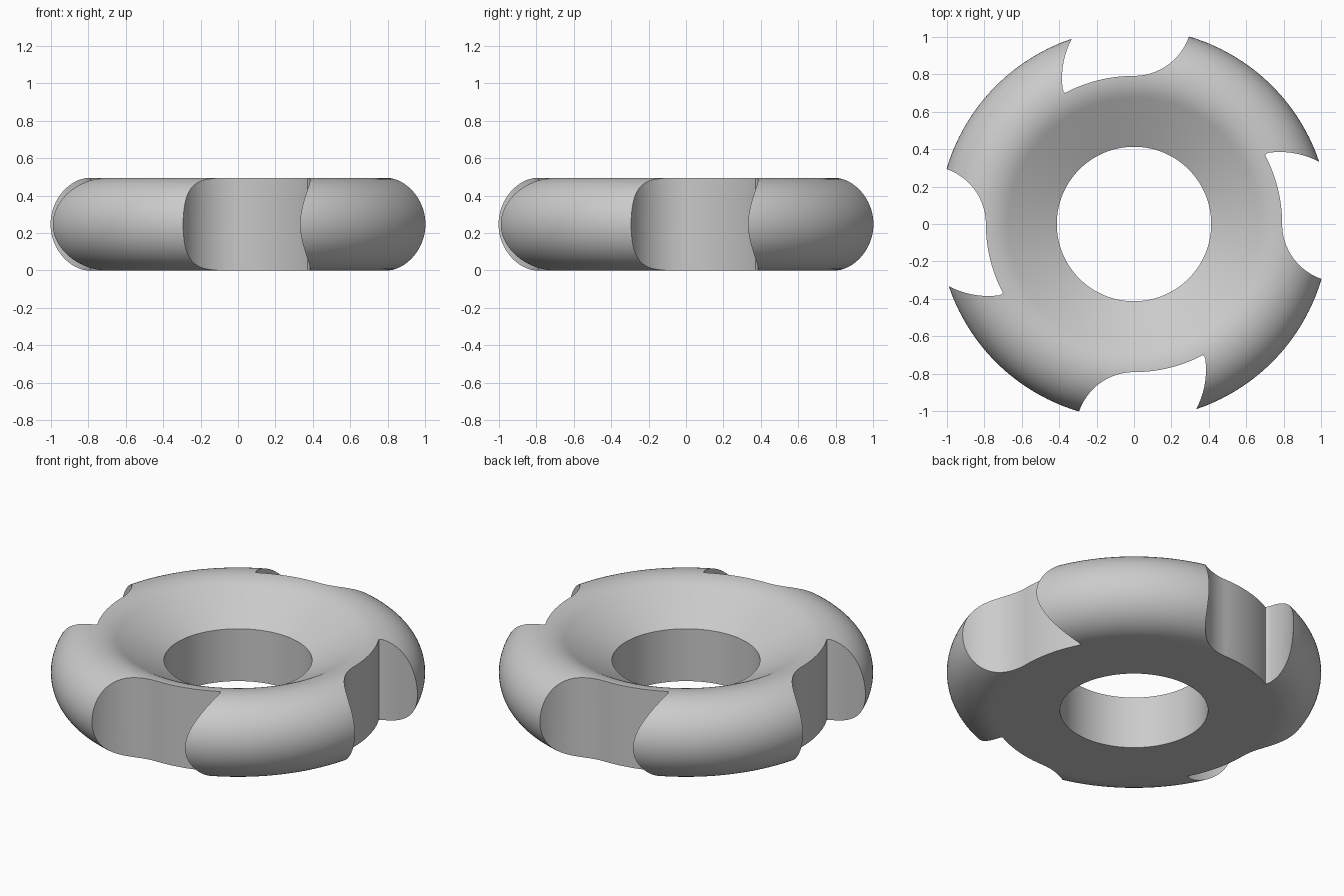
import bpy, bmesh, math
from mathutils import Matrix

if "Cube" in bpy.data.objects:
    bpy.data.objects.remove(bpy.data.objects["Cube"])

TUBE = 0.2475        # radius of the rounded rim
MID = 0.797          # radius where the rim arc is centred
HOLE = 0.413         # bore radius
BORE_TOP = 0.322     # height of the bore wall
STEPS = 192


def arc(cx, cy, r, a0, a1, n):
    """Points on an arc, angles in degrees."""
    return [(cx + r * math.cos(math.radians(a0 + (a1 - a0) * i / n)),
             cy + r * math.sin(math.radians(a0 + (a1 - a0) * i / n)))
            for i in range(n + 1)]


def make_object(name, bm):
    bmesh.ops.recalc_face_normals(bm, faces=bm.faces[:])
    mesh = bpy.data.meshes.new(name)
    bm.to_mesh(mesh)
    bm.free()
    obj = bpy.data.objects.new(name, mesh)
    bpy.context.collection.objects.link(obj)
    return obj


# Ring: flat base, round rim, dished top sloping to the bore
profile = [(HOLE, 0), (0.78, 0)]
profile += arc(MID, TUBE, TUBE, -90, 118.3, 40)
profile += [(0.665, 0.4575), (HOLE, BORE_TOP)]
bm = bmesh.new()
rings = []
for s in range(STEPS):
    a = 2 * math.pi * s / STEPS
    rings.append([bm.verts.new((r * math.cos(a), r * math.sin(a), z)) for r, z in profile])
n = len(profile)
for s in range(STEPS):
    p, q = rings[s], rings[(s + 1) % STEPS]
    for i in range(n):
        j = (i + 1) % n
        bm.faces.new((p[i], q[i], q[j], p[j]))
ring = make_object("notched_ring", bm)

grey = bpy.data.materials.new("plain grey")
grey.diffuse_color = (0.6, 0.6, 0.6, 1)
grey.use_nodes = True
grey.node_tree.nodes["Principled BSDF"].inputs["Base Color"].default_value = grey.diffuse_color
ring.data.materials.append(grey)

# Notch outline: scooped side, hub arc, hooked side
outline = arc(0, -1.102, 0.31, 165, 90, 20)
outline += arc(0, 0, 0.792, -90, -62.1, 16)[1:]
outline += arc(-0.06, -0.78, 0.445, 10.3, -31, 16)[1:]
outline += [(0.3, -1.3), (-0.3, -1.3)]

# Four notch cutters around the rim
bm = bmesh.new()
for k in range(4):
    turn = Matrix.Rotation(k * math.pi / 2, 4, 'Z')
    verts = [bm.verts.new(turn @ Matrix.Translation((x, y, -0.2)).translation) for x, y in outline]
    face = bm.faces.new(verts)
    top = bmesh.ops.extrude_face_region(bm, geom=[face])["geom"]
    bmesh.ops.translate(bm, vec=(0, 0, 1),
                        verts=[v for v in top if isinstance(v, bmesh.types.BMVert)])
cutter = make_object("notch_cutter", bm)
cutter.data.materials.append(grey)
cutter.hide_render = True
cutter.hide_viewport = False

# Cut the notches, then drop the cutter
bpy.context.view_layer.objects.active = ring
ring.select_set(True)
cut = ring.modifiers.new("notches", 'BOOLEAN')
cut.operation = 'DIFFERENCE'
cut.solver = 'EXACT'
cut.object = cutter
bpy.ops.object.modifier_apply(modifier=cut.name)
bpy.data.objects.remove(cutter)
bpy.ops.object.shade_smooth_by_angle(angle=math.radians(25))
